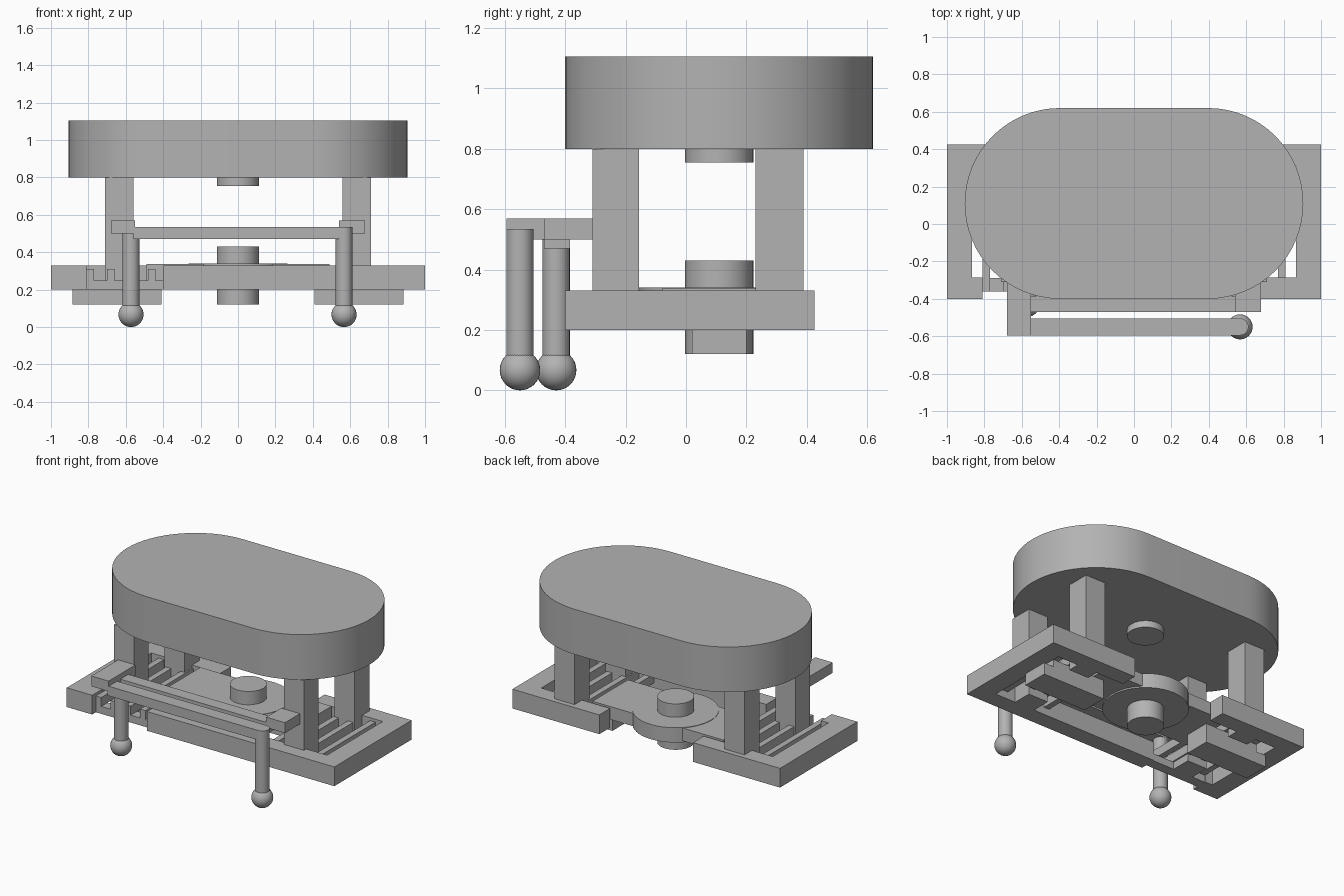
import bpy
import bmesh
import math
from mathutils import Matrix, Vector

cube = bpy.data.objects.get("Cube")
if cube:
    bpy.data.objects.remove(cube, do_unlink=True)

grey = bpy.data.materials.new("plain grey")
grey.use_nodes = True
GREY = (0.45, 0.45, 0.45, 1)
grey.diffuse_color = GREY
grey.node_tree.nodes["Principled BSDF"].inputs["Base Color"].default_value = GREY


def finish(name, bm, smooth=False):
    bmesh.ops.recalc_face_normals(bm, faces=bm.faces)
    mesh = bpy.data.meshes.new(name)
    bm.to_mesh(mesh)
    bm.free()
    mesh.materials.append(grey)
    obj = bpy.data.objects.new(name, mesh)
    bpy.context.collection.objects.link(obj)
    if smooth:
        bpy.ops.object.select_all(action='DESELECT')
        obj.select_set(True)
        bpy.context.view_layer.objects.active = obj
        bpy.ops.object.shade_smooth_by_angle(angle=math.radians(35))
    return obj


def box(name, x, y, z):
    """Box from its lower and upper limit on each axis."""
    bm = bmesh.new()
    size = Vector((x[1] - x[0], y[1] - y[0], z[1] - z[0]))
    mid = Vector((sum(x), sum(y), sum(z))) / 2
    bmesh.ops.create_cube(bm, size=1, matrix=Matrix.Translation(mid) @ Matrix.Diagonal(size).to_4x4())
    return finish(name, bm)


def pair(name, x, y, z):
    """Two boxes mirrored across the middle."""
    box("left_" + name, x, y, z)
    box("right_" + name, (-x[1], -x[0]), y, z)


def cylinder(name, x, y, z, radius):
    bm = bmesh.new()
    bmesh.ops.create_cone(bm, cap_ends=True, segments=48, radius1=radius, radius2=radius,
                          depth=z[1] - z[0], matrix=Matrix.Translation((x, y, sum(z) / 2)))
    return finish(name, bm, True)


# Thick oval top slab
MID_Y = 0.11
bm = bmesh.new()
rim = []
for side, start in ((1, -90), (-1, 90)):
    for i in range(33):
        a = math.radians(start + 180 * i / 32)
        rim.append(bm.verts.new((side * 0.395 + 0.51 * math.cos(a), MID_Y + 0.51 * math.sin(a), 0.8)))
face = bm.faces.new(rim)
top = bmesh.ops.extrude_face_region(bm, geom=[face])
bmesh.ops.translate(bm, vec=(0, 0, 0.305),
                    verts=[v for v in top["geom"] if isinstance(v, bmesh.types.BMVert)])
if not face.is_valid or len(bm.faces) == len(rim) + 1:
    bm.faces.new(rim)
finish("top_slab", bm, True)

# Four posts
pair("front_post", (0.56, 0.71), (-0.31, -0.155), (0.2, 0.8))
pair("rear_post", (0.56, 0.71), (0.23, 0.39), (0.2, 0.8))

# Base frame, open at the rear middle and at the front right
FRAME = (0.2, 0.33)
pair("side_rail", (0.865, 1), (-0.4, 0.425), FRAME)
pair("rear_rail", (0.35, 0.865), (0.31, 0.425), FRAME)
box("front_rail", (-0.4, 0.865), (-0.4, -0.285), FRAME)
box("front_rail_stub", (-0.865, -0.81), (-0.4, -0.285), FRAME)
box("low_front_rail", (-0.81, -0.4), (-0.36, -0.29), (0.2, 0.25))

# Slats running front to back
for i in range(4):
    x = 0.46 + 0.11 * i
    box("left_slat", (x - 0.02, x + 0.02), (-0.29, 0.32), (0.25, 0.31))
    box("right_slat", (-x - 0.02, -x + 0.02), (-0.36, 0.32), (0.25, 0.31))

# Blocks under the slats
pair("under_block", (0.41, 0.885), (0.02, 0.2), (0.12, 0.2))
pair("block_spacer", (0.41, 0.81), (0.02, 0.2), (0.2, 0.25))

# Central disc with arms and hubs
cylinder("centre_disc", 0, MID_Y, (0.24, 0.34), 0.265)
box("centre_arms", (-0.49, 0.49), (-0.08, 0.3), (0.25, 0.337))
cylinder("lower_hub", 0, MID_Y, (0.12, 0.43), 0.113)
cylinder("upper_hub", 0, MID_Y, (0.755, 0.8), 0.113)

# Front brackets and the two cross beams
box("right_bracket", (-0.68, -0.55), (-0.595, -0.31), (0.5, 0.57))
box("left_bracket", (0.54, 0.68), (-0.47, -0.31), (0.5, 0.57))
box("front_beam", (-0.56, 0.565), (-0.595, -0.505), (0.47, 0.535))
box("rear_beam", (-0.57, 0.56), (-0.47, -0.385), (0.47, 0.535))

# Legs with ball feet
for side, x, y, height in (("left", 0.567, -0.55, 0.535), ("right", -0.572, -0.43, 0.5)):
    cylinder(side + "_leg", x, y, (0.07, height), 0.045)
    bm = bmesh.new()
    bmesh.ops.create_uvsphere(bm, u_segments=32, v_segments=16, radius=0.067,
                              matrix=Matrix.Translation((x, y, 0.067)))
    finish(side + "_ball_foot", bm, True)
